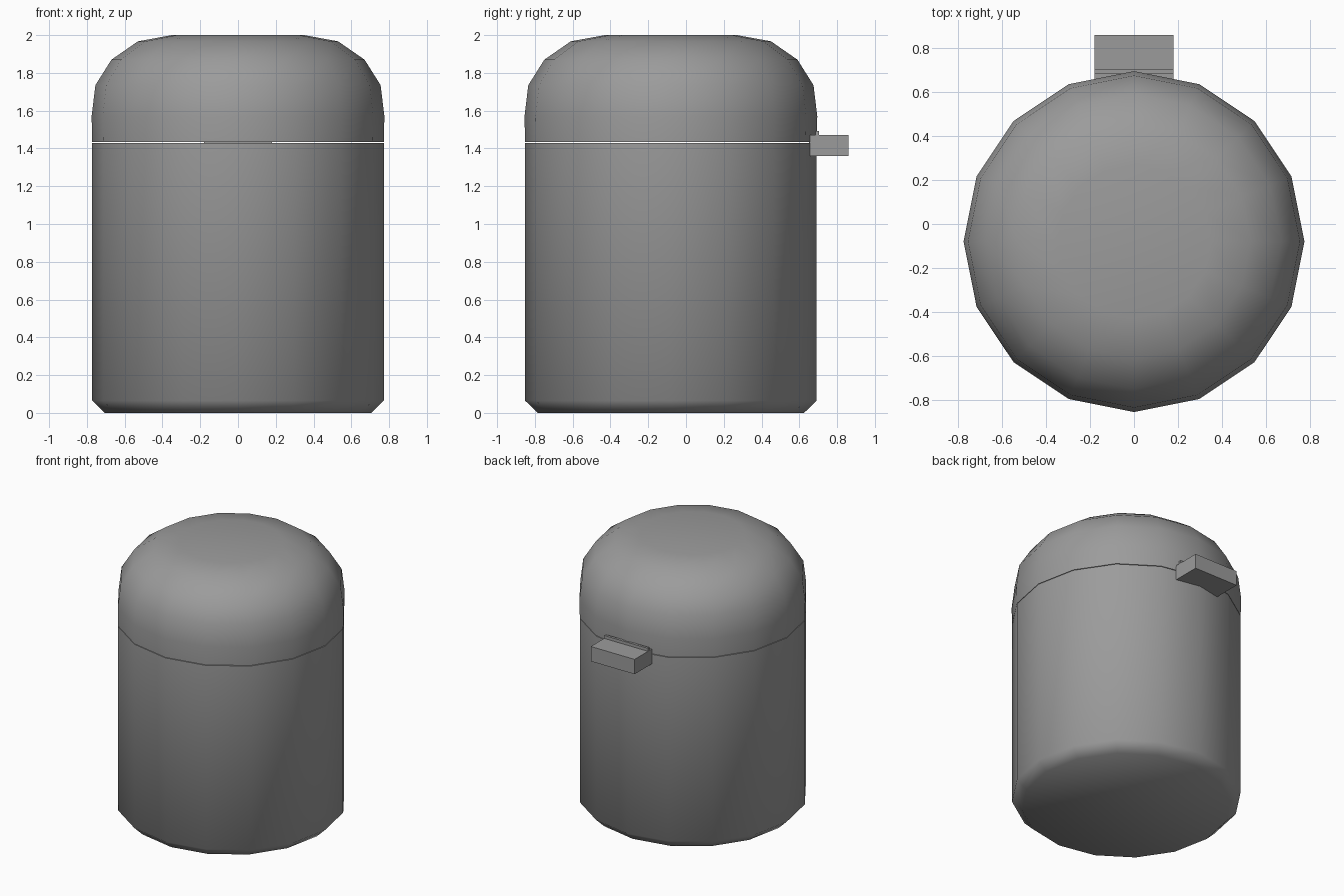
import bpy, bmesh
from math import cos, sin, tau, radians

if "Cube" in bpy.data.objects:
    bpy.data.objects.remove(bpy.data.objects["Cube"])

SIDES = 16
CENTRE_Y = -0.08

# Dark grey for every part
grey = bpy.data.materials.new("dark_grey")
grey.diffuse_color = (0.33, 0.33, 0.33, 1)
grey.use_nodes = True
grey.node_tree.nodes["Principled BSDF"].inputs["Base Color"].default_value = grey.diffuse_color


def finish(name, bm, smooth):
    bmesh.ops.recalc_face_normals(bm, faces=bm.faces)
    mesh = bpy.data.meshes.new(name)
    bm.to_mesh(mesh)
    bm.free()
    mesh.materials.append(grey)
    obj = bpy.data.objects.new(name, mesh)
    bpy.context.collection.objects.link(obj)
    if smooth:
        bpy.ops.object.select_all(action='DESELECT')
        obj.select_set(True)
        bpy.context.view_layer.objects.active = obj
        bpy.ops.object.shade_smooth_by_angle(angle=radians(60))
    return obj


def lathe(name, profile):
    """Closed turned part from (radius, z) points, bottom to top."""
    bm = bmesh.new()
    rings = [[bm.verts.new((r * cos(tau * i / SIDES),
                            CENTRE_Y + r * sin(tau * i / SIDES), z))
              for i in range(SIDES)] for r, z in profile]
    for low, high in zip(rings, rings[1:]):
        for i in range(SIDES):
            j = (i + 1) % SIDES
            bm.faces.new((low[i], low[j], high[j], high[i]))
    bm.faces.new(rings[0][::-1])
    bm.faces.new(rings[-1])
    return finish(name, bm, True)


def box(name, low, high):
    bm = bmesh.new()
    bmesh.ops.create_cube(bm, size=1)
    for v in bm.verts:
        v.co = [h if c > 0 else l for c, l, h in zip(v.co, low, high)]
    return finish(name, bm, False)


# Bin with a chamfered foot
lathe("bin_body", [(0.705, 0), (0.772, 0.065), (0.772, 1.43)])

# Domed lid, separated from the bin by a hairline gap
lathe("domed_lid", [(0.772, 1.434), (0.775, 1.57), (0.755, 1.735),
                    (0.67, 1.87), (0.53, 1.967), (0.35, 2.0)])

# Hinge at the back: block and the thin leaf standing against the lid
box("hinge_block", (-0.18, 0.65, 1.36), (0.18, 0.86, 1.47))
box("hinge_leaf", (-0.18, 0.685, 1.434), (0.18, 0.703, 1.492))
